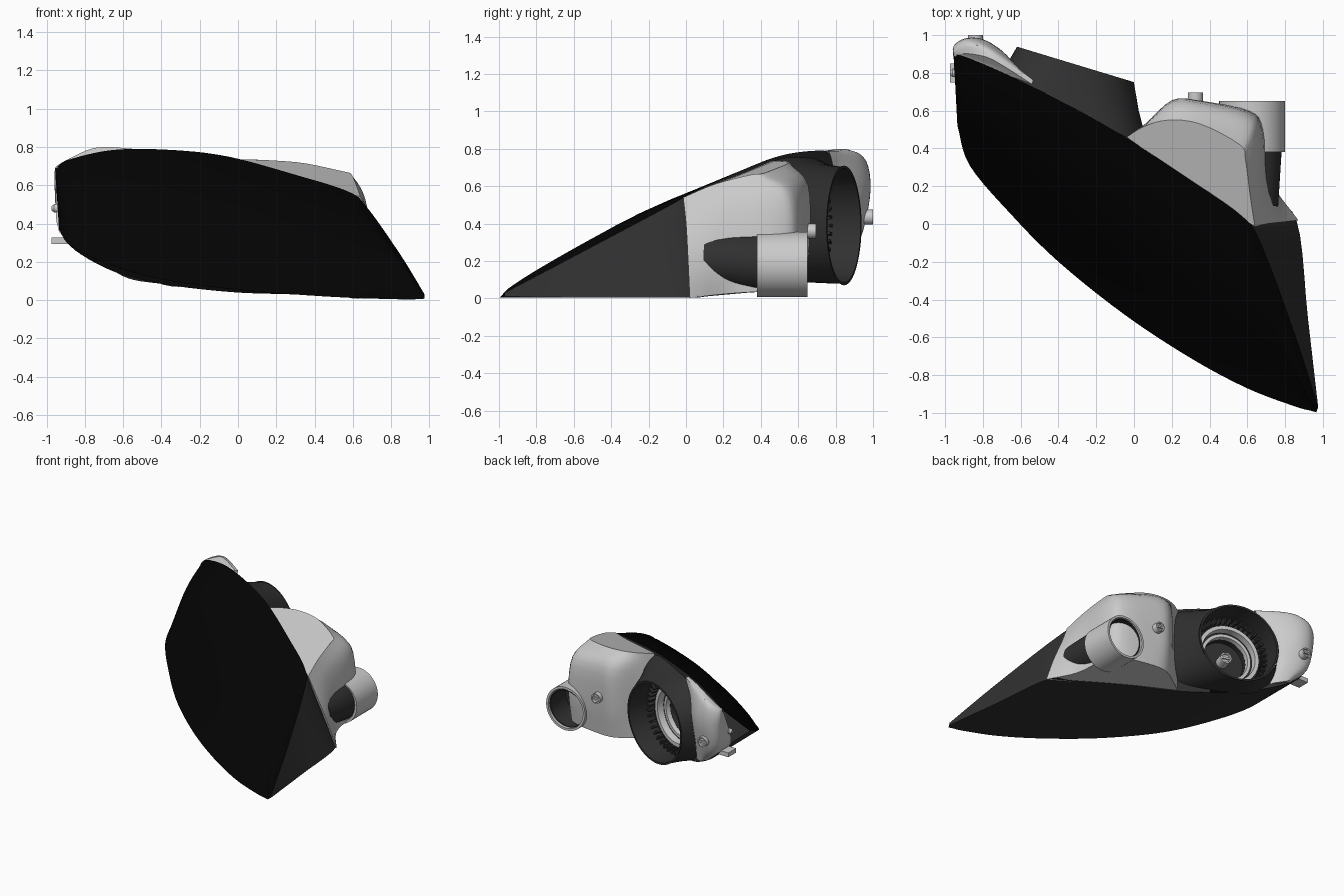
import bpy, bmesh, math
from mathutils import Vector, Matrix

if "Cube" in bpy.data.objects:
    bpy.data.objects.remove(bpy.data.objects["Cube"])

def material(name, c):
    m = bpy.data.materials.new(name)
    m.diffuse_color = (c, c, c, 1)
    m.use_nodes = True
    m.node_tree.nodes["Principled BSDF"].inputs["Base Color"].default_value = m.diffuse_color
    return m

BLACK, DARK = material("black", 0.001), material("dark_grey", 0.03)

def make(name, verts, faces, mat=None, angle=35):
    me = bpy.data.meshes.new(name)
    bm = bmesh.new()
    vs = [bm.verts.new(v) for v in verts]
    for f in faces:
        if len(set(f)) == len(f):
            bm.faces.new([vs[i] for i in f])
    bmesh.ops.remove_doubles(bm, verts=bm.verts, dist=0.0005)
    bmesh.ops.recalc_face_normals(bm, faces=bm.faces)
    bm.to_mesh(me)
    bm.free()
    ob = bpy.data.objects.new(name, me)
    bpy.context.collection.objects.link(ob)
    if mat:
        me.materials.append(mat)
    bpy.ops.object.select_all(action='DESELECT')
    ob.select_set(True)
    bpy.context.view_layer.objects.active = ob
    bpy.ops.object.shade_smooth_by_angle(angle=math.radians(angle))
    return ob

def spline(pts, n=5):
    # Catmull-Rom curve through the points
    p = [Vector(q) for q in pts]
    p = [2 * p[0] - p[1]] + p + [2 * p[-1] - p[-2]]
    out = []
    for i in range(1, len(p) - 2):
        a, b, c, d = p[i - 1:i + 3]
        for k in range(n):
            t = k / n
            out.append(0.5 * (2 * b + (c - a) * t + (2 * a - 5 * b + 4 * c - d) * t * t
                              + (3 * b - a - 3 * c + d) * t ** 3))
    return out + [p[-2]]

def grid(rows, closed=False):
    n = len(rows[0])
    verts = [v for r in rows for v in r]
    faces = [(i * n + j, i * n + (j + 1) % n, (i + 1) * n + (j + 1) % n, (i + 1) * n + j)
             for i in range(len(rows) - 1) for j in range(n if closed else n - 1)]
    return verts, faces

def loft(name, rings, mat=None, smooth=4):
    # vertical stack of open outlines, closed at the ends and along the front
    cols = [spline(c, smooth) for c in zip(*rings)]
    rows = [spline(r, smooth) for r in zip(*cols)]
    verts, faces = grid(rows, True)
    n = len(rows[0])
    faces += [tuple(range(n)), tuple(range(len(verts) - n, len(verts)))]
    return make(name, verts, faces, mat)

def revolve(name, profile, origin, axis, mat=None, n=48):
    # profile of (radius, distance along axis)
    m = Matrix.Translation(origin) @ Vector(axis).to_track_quat('Z', 'Y').to_matrix().to_4x4()
    rows = [[m @ Vector((r * math.cos(a), r * math.sin(a), d))
             for a in (2 * math.pi * k / n for k in range(n))] for r, d in profile]
    return make(name, *grid(rows, True), mat)

def box(name, center, size, mat=None, rot=Matrix.Identity(3)):
    c = [(x, y, z) for x in (-.5, .5) for y in (-.5, .5) for z in (-.5, .5)]
    verts = [Vector(center) + rot @ Vector((x * size[0], y * size[1], z * size[2])) for x, y, z in c]
    return make(name, verts, [(0, 1, 3, 2), (4, 6, 7, 5), (0, 4, 5, 1), (2, 3, 7, 6), (0, 2, 6, 4), (1, 5, 7, 3)], mat)

# Lens edges: front lower, rear upper, and the housing's rear lower edge
lower = spline([(-.935, .52, .37), (-.87, .31, .28), (-.65, .05, .18), (-.4, -.2, .11), (-.05, -.48, .06),
                (.3, -.71, .03), (.6, -.87, .012), (.85, -.965, .005), (.93, -.987, .005), (.965, -.997, .005)])
upper = spline([(-.955, .9, .69), (-.88, .88, .735), (-.65, .78, .785), (-.35, .63, .785), (-.05, .46, .75),
                (.3, .23, .655), (.57, .04, .57), (.67, -.1, .49), (.85, -.58, .235), (.975, -.97, .03)])
rear = spline([(-.93, .85, .36), (-.85, .87, .26), (-.65, .8, .15), (-.4, .65, .085), (-.03, .46, .042),
               (.3, .32, .03), (.7, .12, .012), (.86, .02, .005), (.921, -.5, .005), (.975, -.97, .01)])

# Convex lens, fullest towards its upper edge
N = len(lower)
rows = []
for k in range(13):
    v = k / 12
    rows.append([a.lerp(b, v) + Vector((-.5, -.6, .6)) * .075 * math.sin(math.pi * v ** 1.4)
                 * max(0, math.sin(math.pi * i / (N - 1))) ** .5 for i, (a, b) in enumerate(zip(lower, upper))])
make("lens", *grid(rows), BLACK)

# Housing shell with an opening behind the main lamp
C = Vector((-.31, .845, .39))
axis = Vector((.29, .957, 0)).normalized()
side = Vector((.957, -.29, 0)).normalized()
rows = [[a.lerp(b, k / 16) for a, b in zip(upper, rear)] for k in range(17)]
verts, faces = grid(rows)
def off_axis(f):
    d = sum((verts[i] for i in f), Vector()) / 4 - C
    return (d - axis * d.dot(axis)).length
make("housing_back", verts, [f for f in faces if off_axis(f) > .325], DARK)
make("housing_floor", *grid([rear, lower]), DARK)

# Main lamp socket: outer wall blending from a squarish base to a round rim
def oval(center, half, rz, e=1.0, n=64):
    out = []
    for k in range(n):
        c, s = math.cos(2 * math.pi * k / n), math.sin(2 * math.pi * k / n)
        out.append(Vector(center) + half * math.copysign(abs(c) ** e, c)
                   + Vector((0, 0, rz * math.copysign(abs(s) ** e, s))))
    return out
make("socket_wall", *grid([oval(C, side * .323, .312),
                           oval((-.32, .73, .4), Vector((.345, -.13, 0)), .318, .82),
                           oval((-.325, .595, .425), Vector((.4, -.19, 0)), .335, .62)], True), DARK)
# Stepped cup, bright rings, ribs and centre pin
revolve("socket_cup", [(.32, 0), (.305, 0), (.292, -.22), (.24, -.23), (.24, -.28), (.17, -.28),
                       (.17, -.33), (0, -.33)], C, axis, DARK)
revolve("bright_ring", [(.245, -.22), (.245, -.195), (.215, -.195), (.21, -.25), (.24, -.25)], C, axis)
revolve("inner_ring", [(.2, -.27), (.2, -.245), (.175, -.245), (.17, -.29)], C, axis)
for k in range(40):
    a = 2 * math.pi * k / 40
    d = side * math.cos(a) + Vector((0, 0, math.sin(a)))
    rot = Matrix((d, axis, d.cross(axis))).transposed()
    box("rib", C + d * .275 - axis * .195, (.04, .08, .014), DARK, rot)

# Side housing block
loft("side_housing", [
    [(-.04, .46, .05), (.06, .53, .05), (.2, .62, .05), (.35, .63, .05), (.61, .57, .045), (.69, .45, .04), (.73, .22, .025), (.87, .02, .003)],
    [(-.04, .46, .3), (.06, .53, .3), (.2, .65, .3), (.35, .65, .3), (.61, .6, .3), (.685, .5, .3), (.71, .25, .25), (.785, .01, .22)],
    [(-.04, .46, .6), (.06, .53, .6), (.2, .645, .6), (.35, .64, .6), (.6, .57, .57), (.66, .47, .54), (.67, .22, .48), (.7, 0, .4)],
    [(-.04, .46, .735), (.05, .515, .735), (.18, .55, .73), (.35, .53, .715), (.56, .42, .67), (.59, .34, .66), (.615, .15, .61), (.64, -.015, .54)]])

# Left end housing
loft("end_housing", [
    [(-.78, .76, .225), (-.8, .84, .225), (-.77, .88, .22), (-.72, .86, .2), (-.67, .82, .19), (-.63, .77, .18)],
    [(-.935, .76, .36), (-.925, .9, .36), (-.87, .945, .36), (-.78, .93, .36), (-.69, .87, .36), (-.665, .76, .36)],
    [(-.95, .84, .58), (-.953, .94, .58), (-.88, .985, .58), (-.78, .97, .58), (-.67, .89, .58), (-.63, .8, .58)],
    [(-.953, .89, .68), (-.95, .93, .69), (-.88, .965, .725), (-.78, .94, .755), (-.67, .87, .765), (-.54, .77, .77)],
    [(-.953, .89, .69), (-.92, .9, .715), (-.86, .9, .75), (-.77, .88, .79), (-.68, .83, .8), (-.54, .74, .79)]])

# Rear tube with its dark inner sleeve
T = (.625, 0, .181)
revolve("rear_tube", [(.155, .38), (.174, .38), (.174, .65), (.156, .65), (.155, .38)], T, (0, 1, 0))
revolve("tube_sleeve", [(0, .09), (.13, .09), (.154, .38), (.154, .635), (.147, .635), (.147, .44), (0, .44)],
        (.635, 0, .215), (-.02, 1, -.06), DARK)

# Adjuster pins with slotted heads
def pin(name, tip, direction, length, r=.04):
    d = Vector(direction).normalized()
    revolve(name, [(0, -length), (r, -length), (r, 0), (r * .75, 0), (r * .7, -.015), (0, -.015)], tip, d, None, 24)
    rot = d.to_track_quat('Y', 'Z').to_matrix()
    box(name + "_bar", Vector(tip) - d * .012, (r * 1.5, .018, r * .35), None, rot)

pin("end_pin", (-.84, 1, .435), (0, 1, 0), .1)
pin("side_pin", (.325, .695, .36), (0, 1, 0), .1)
pin("centre_pin", C - axis * .24, axis, .1, .045)

# Mounting tabs on the left end
box("lower_tab", (-.925, .8, .31), (.1, .1, .035))
revolve("upper_tab", [(0, 0), (.022, 0), (.022, .06), (.01, .075), (0, .075)], (-.9, .8, .48), (-1, 0, 0), None, 20)
